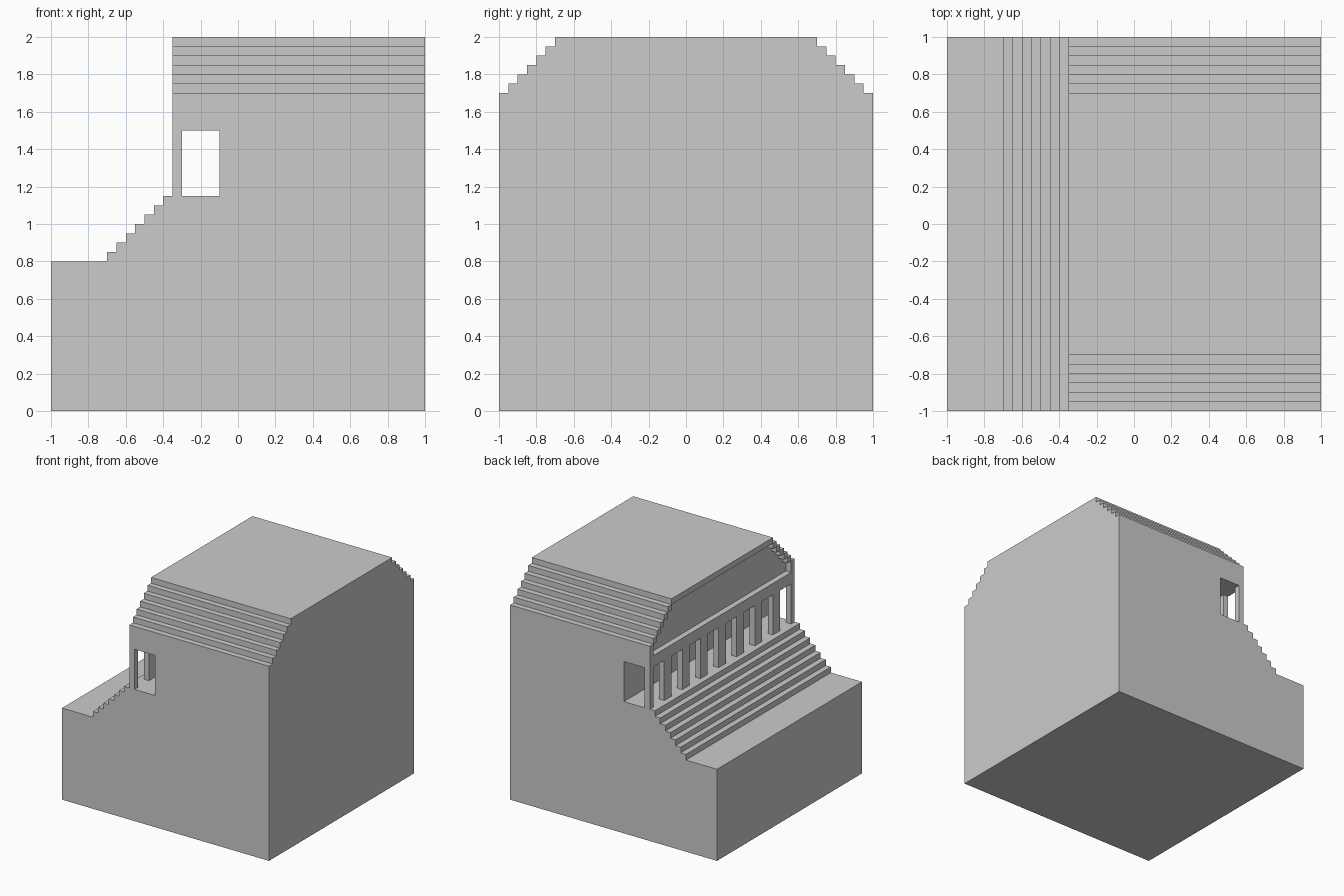
import bpy, bmesh

if "Cube" in bpy.data.objects:
    bpy.data.objects.remove(bpy.data.objects["Cube"])

S = 0.05  # step module


def prism(name, pts, axis, a, b):
    """Extrude a 2D outline: axis 'y' takes (x, z) points, axis 'x' takes (y, z)."""
    bm = bmesh.new()
    place = (lambda p: (p[0], a, p[1])) if axis == 'y' else (lambda p: (a, p[0], p[1]))
    face = bm.faces.new([bm.verts.new(place(p)) for p in pts])
    ext = bmesh.ops.extrude_face_region(bm, geom=[face])
    verts = [g for g in ext['geom'] if isinstance(g, bmesh.types.BMVert)]
    d = b - a
    bmesh.ops.translate(bm, verts=verts, vec=(0, d, 0) if axis == 'y' else (d, 0, 0))
    bmesh.ops.recalc_face_normals(bm, faces=bm.faces[:])
    me = bpy.data.meshes.new(name)
    bm.to_mesh(me)
    bm.free()
    ob = bpy.data.objects.new(name, me)
    bpy.context.collection.objects.link(ob)
    return ob


def cut(target, cutter):
    cutter.hide_render = True
    mod = target.modifiers.new("cut", 'BOOLEAN')
    mod.operation = 'DIFFERENCE'
    mod.solver = 'EXACT'
    mod.object = cutter
    bpy.context.view_layer.objects.active = target
    bpy.ops.object.modifier_apply(modifier=mod.name)
    bpy.data.objects.remove(cutter)


# Body: base, stairway, open gallery and upper mass in one side profile
outline = [(-1, 0), (1, 0), (1, 2), (-0.35, 2), (-0.35, 1.5), (-0.1, 1.5), (-0.1, 1.15)]
for i in range(7):
    outline += [(-0.4 - i * S, 1.15 - i * S), (-0.4 - i * S, 1.10 - i * S)]
outline.append((-1, 0.8))
body = prism("temple_body", outline, 'y', -1, 1)

# Stepped roof slopes on both sides
for side in (-1, 1):
    stairs = [(side * 1.2, 1.7)]
    for i in range(6):
        y = side * (0.95 - i * S)
        stairs += [(y, 1.7 + i * S), (y, 1.75 + i * S)]
    stairs[-1] = (side * 0.7, 2.2)
    stairs.append((side * 1.2, 2.2))
    cut(body, prism("roof_step_cutter", stairs, 'x', -0.6, 1.2))

# Recessed pediment following the stepped roof
half = [(0.95, 1.6)]
for i in range(6):
    y = 0.95 - i * S
    half += [(y, 1.7 + i * S), (y - S, 1.7 + i * S)]
half[-1:] = [(0.7, 1.95)]
pediment = half + [(-y, z) for y, z in reversed(half)]
cut(body, prism("pediment_cutter", pediment, 'x', -0.5, -0.3))

# Colonnade: seven square columns and two corner posts
supports = [("column", i * 0.25, 0.05) for i in range(-3, 4)]
supports += [("corner_post", s * 0.975, 0.025) for s in (-1, 1)]
for name, y, h in supports:
    prism(name, [(y - h, 1.15), (y + h, 1.15), (y + h, 1.5), (y - h, 1.5)], 'x', -0.35, -0.3)
